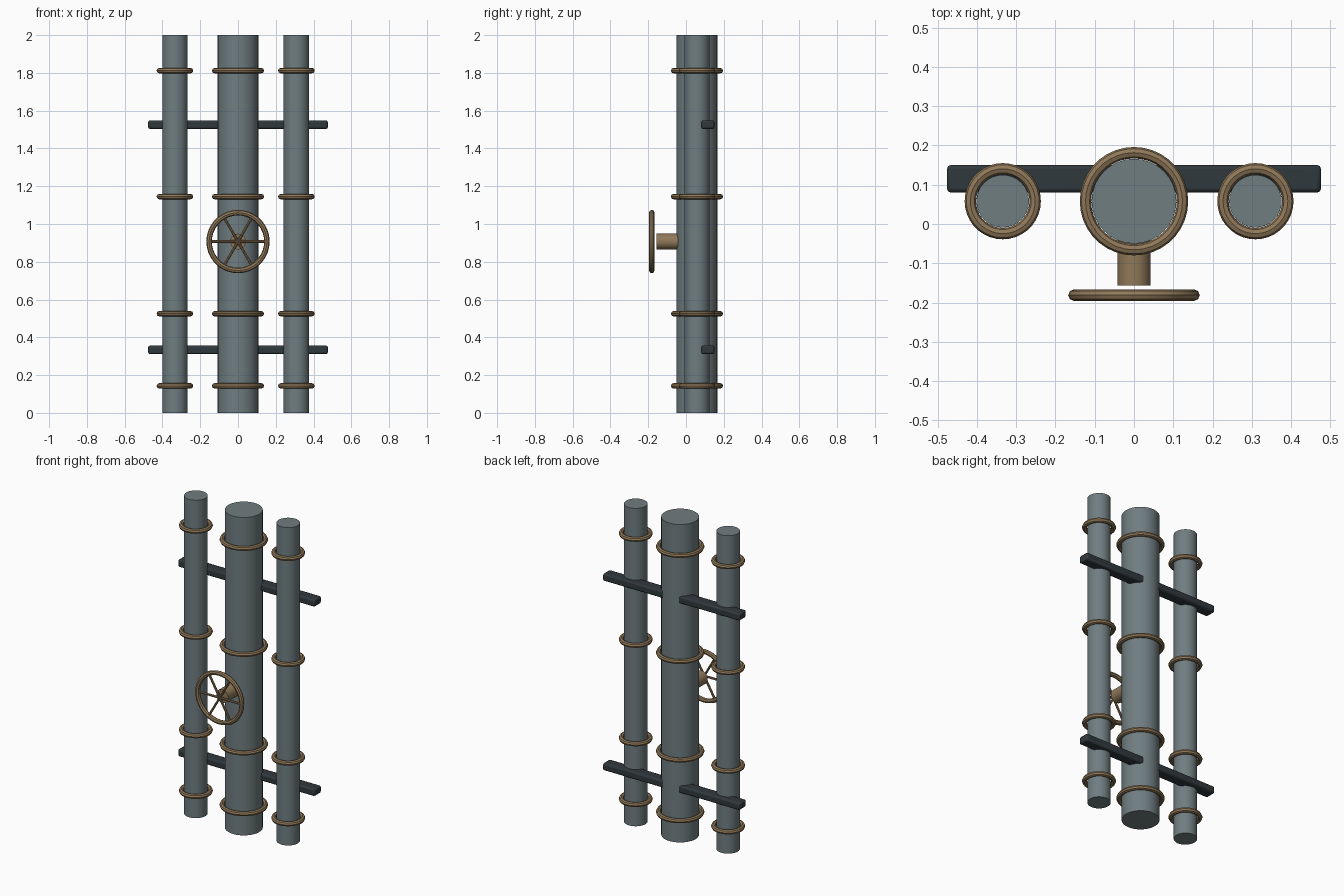
import bpy
from math import pi, sin, cos

if "Cube" in bpy.data.objects:
    bpy.data.objects.remove(bpy.data.objects["Cube"])

def material(name, rgb):
    m = bpy.data.materials.new(name)
    m.diffuse_color = (*rgb, 1)
    m.use_nodes = True
    m.node_tree.nodes["Principled BSDF"].inputs["Base Color"].default_value = m.diffuse_color
    return m

STEEL = material("steel", (0.16, 0.205, 0.22))
BRASS = material("brass", (0.28, 0.19, 0.10))
IRON = material("dark_iron", (0.03, 0.04, 0.047))

def finish(name, mat):
    o = bpy.context.object
    o.name = name
    o.data.materials.append(mat)
    bpy.ops.object.shade_smooth_by_angle(angle=pi / 5)
    return o

def cylinder(name, r, h, loc, mat, rot=(0, 0, 0), sides=32):
    bpy.ops.mesh.primitive_cylinder_add(vertices=sides, radius=r, depth=h, location=loc, rotation=rot)
    return finish(name, mat)

def ring(name, r, minor, loc, mat, rot=(0, 0, 0)):
    bpy.ops.mesh.primitive_torus_add(major_radius=r, minor_radius=minor, major_segments=36,
                                     minor_segments=8, location=loc, rotation=rot)
    return finish(name, mat)

PIPE_Y = 0.058

# Three upright pipes, each with four collar rings
for name, x, r in (("left", -0.334, 0.067), ("centre", 0, 0.108), ("right", 0.309, 0.067)):
    cylinder(f"{name}_pipe", r, 2, (x, PIPE_Y, 1), STEEL)
    for i, z in enumerate((0.143, 0.525, 1.145, 1.812)):
        ring(f"{name}_collar_{i + 1}", r + 0.0155, 0.0145, (x, PIPE_Y, z), BRASS)

# Horizontal support bars behind the pipes
for name, z in (("lower", 0.334), ("upper", 1.526)):
    bpy.ops.mesh.primitive_cube_add(size=1, location=(0, 0.115, z))
    bar = bpy.context.object
    bar.scale = (0.952, 0.07, 0.046)
    bpy.ops.object.transform_apply(location=False, rotation=False, scale=True)
    bev = bar.modifiers.new("bevel", "BEVEL")
    bev.width = 0.01
    bev.segments = 2
    finish(f"{name}_support_bar", IRON)

# Valve stem, handwheel rim and spokes
WHEEL_Y, WHEEL_Z = -0.181, 0.907
cylinder("valve_stem", 0.042, 0.12, (0, -0.096, WHEEL_Z), BRASS, (pi / 2, 0, 0), 20)
ring("handwheel_rim", 0.153, 0.0145, (0, WHEEL_Y, WHEEL_Z), BRASS, (pi / 2, 0, 0))
for i in range(6):
    a = i * pi / 3
    cylinder(f"handwheel_spoke_{i + 1}", 0.007, 0.153,
             (0.0765 * sin(a + pi / 2), WHEEL_Y, WHEEL_Z + 0.0765 * cos(a + pi / 2)),
             BRASS, (0, a + pi / 2, 0), 8)
